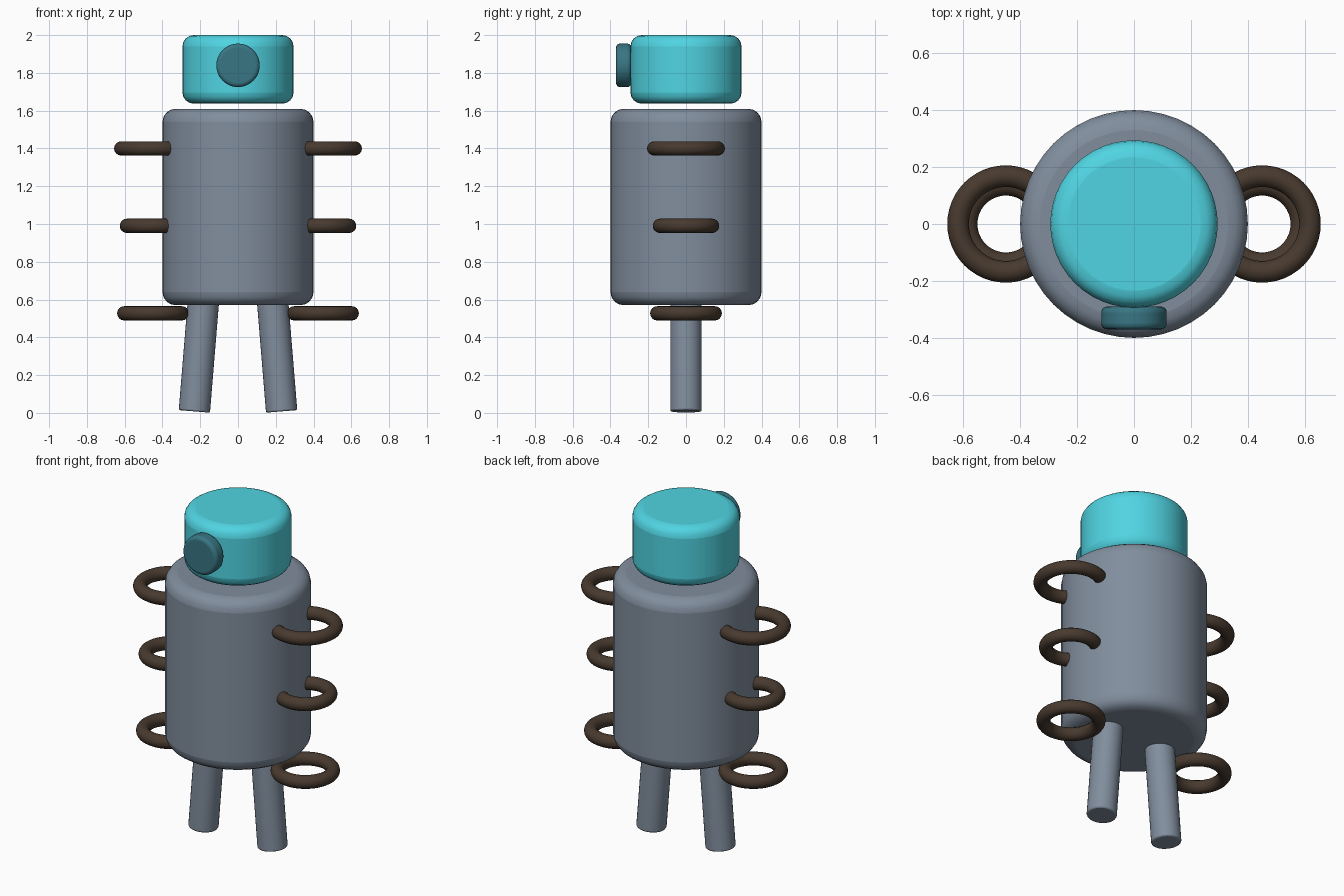
import bpy, math
from mathutils import Vector

if "Cube" in bpy.data.objects:
    bpy.data.objects.remove(bpy.data.objects["Cube"])


def material(name, rgb):
    m = bpy.data.materials.new(name)
    m.diffuse_color = (*rgb, 1)
    m.use_nodes = True
    m.node_tree.nodes["Principled BSDF"].inputs["Base Color"].default_value = m.diffuse_color
    return m


STEEL = material("steel", (0.22, 0.27, 0.34))
CYAN = material("cyan", (0.08, 0.66, 0.76))
LENS = material("dark_teal", (0.04, 0.18, 0.23))
BROWN = material("dark_brown", (0.065, 0.042, 0.028))


def finish(name, mat):
    ob = bpy.context.object
    ob.name = name
    ob.data.materials.append(mat)
    bpy.ops.object.shade_smooth_by_angle(angle=math.radians(35))
    return ob


def rounded_cylinder(name, start, end, radius, bevel, mat, sides=48, segments=4):
    """Cylinder between two points with rounded rims."""
    a, b = Vector(start), Vector(end)
    bpy.ops.mesh.primitive_cylinder_add(
        vertices=sides, radius=radius, depth=(b - a).length, location=(a + b) / 2,
        rotation=(b - a).to_track_quat('Z', 'Y').to_euler())
    ob = finish(name, mat)
    mod = ob.modifiers.new("rim", 'BEVEL')
    mod.width = bevel
    mod.segments = segments
    mod.limit_method = 'ANGLE'
    mod.angle_limit = math.radians(40)
    return ob


# Body, head and eye
rounded_cylinder("body", (0, 0, 0.57), (0, 0, 1.61), 0.4, 0.07, STEEL)
rounded_cylinder("head", (0, 0, 1.637), (0, 0, 2.0), 0.294, 0.06, CYAN)
rounded_cylinder("eye", (0, -0.29, 1.84), (0, -0.37, 1.84), 0.115, 0.02, LENS)

# Splayed legs and side rings (height, major radius)
for side, s in (("left", -1), ("right", 1)):
    rounded_cylinder(f"{side}_leg", (s * 0.231, 0, 0.008), (s * 0.18, 0, 0.63),
                     0.083, 0.008, STEEL, sides=32, segments=2)
    for label, z, r in (("upper", 1.40, 0.168), ("middle", 0.99, 0.138), ("lower", 0.527, 0.152)):
        bpy.ops.mesh.primitive_torus_add(
            location=(s * 0.45, 0, z), major_radius=r, minor_radius=0.038,
            major_segments=48, minor_segments=16)
        finish(f"{side}_{label}_ring", BROWN)
